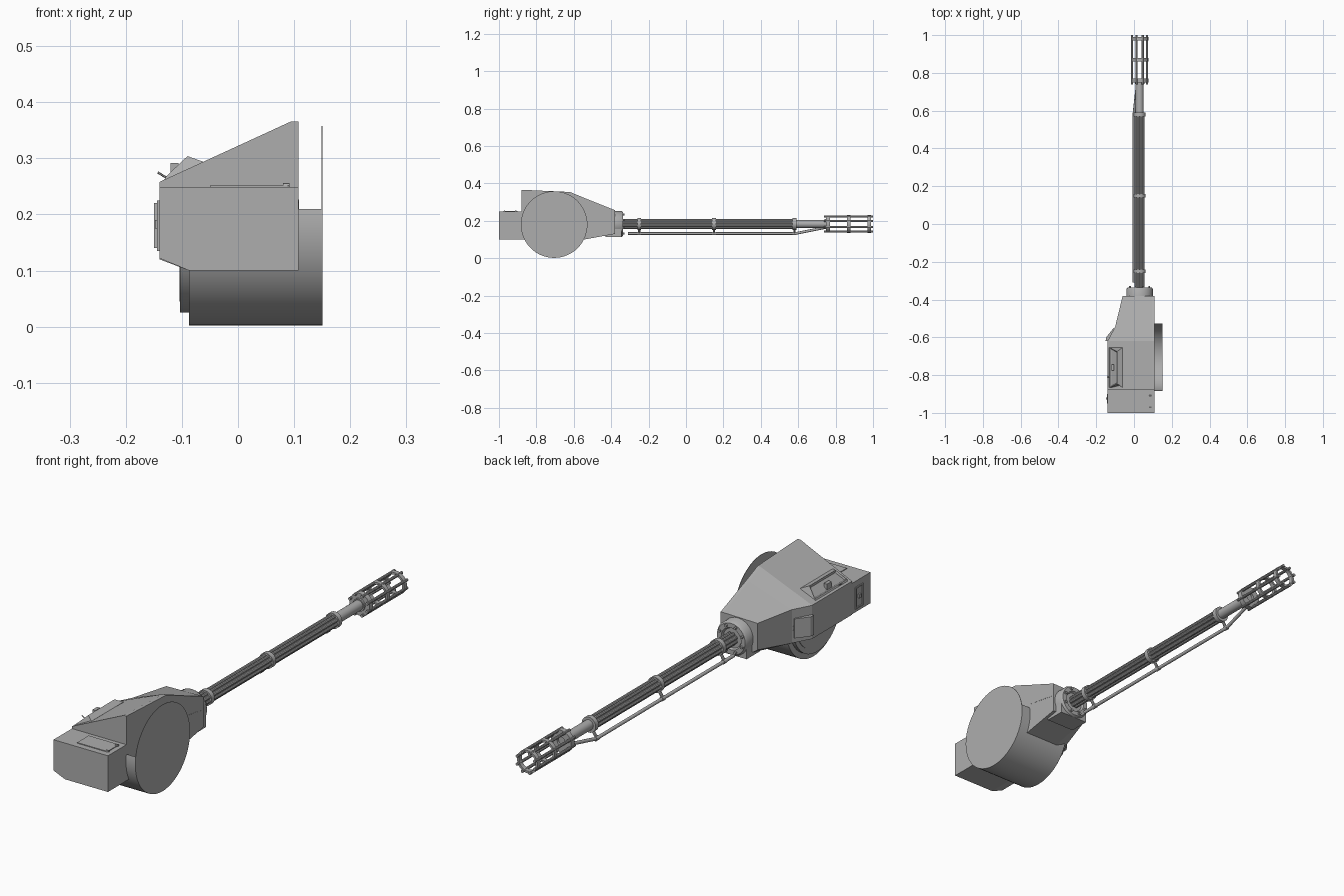
import bpy, bmesh, math
from mathutils import Vector, Matrix

cube = bpy.data.objects.get("Cube")
if cube:
    bpy.data.objects.remove(cube, do_unlink=True)

grey = bpy.data.materials.new("plain_grey")
grey.use_nodes = True
grey.diffuse_color = (0.42, 0.42, 0.42, 1)
grey.node_tree.nodes["Principled BSDF"].inputs["Base Color"].default_value = (0.42, 0.42, 0.42, 1)

BX, BZ = 0.03, 0.183          # barrel axis
DY, DZ = -0.705, 0.18         # drum axis


def finish(bm, name, smooth=False, fix=True):
    if fix:
        bmesh.ops.recalc_face_normals(bm, faces=bm.faces)
    me = bpy.data.meshes.new(name)
    bm.to_mesh(me)
    bm.free()
    me.materials.append(grey)
    ob = bpy.data.objects.new(name, me)
    bpy.context.collection.objects.link(ob)
    if smooth:
        bpy.ops.object.select_all(action='DESELECT')
        ob.select_set(True)
        bpy.context.view_layer.objects.active = ob
        bpy.ops.object.shade_smooth_by_angle(angle=math.radians(35))
    return ob


def add_rod(bm, a, b, r, seg=12, r2=None):
    a, b = Vector(a), Vector(b)
    d = b - a
    mat = Matrix.Translation((a + b) / 2) @ d.to_track_quat('Z', 'Y').to_matrix().to_4x4()
    bmesh.ops.create_cone(bm, cap_ends=True, segments=seg, radius1=r,
                          radius2=r if r2 is None else r2, depth=d.length, matrix=mat)


def add_box(bm, lo, hi):
    lo, hi = Vector(lo), Vector(hi)
    bmesh.ops.create_cube(bm, size=1, matrix=Matrix.Translation((lo + hi) / 2)
                          @ Matrix.Diagonal((*(hi - lo), 1)))


def loft(bm, sections):
    """Join closed loops of points with quads and cap both ends."""
    rings = [[bm.verts.new(p) for p in s] for s in sections]
    n = len(rings[0])
    for r, s in zip(rings, rings[1:]):
        for i in range(n):
            j = (i + 1) % n
            bm.faces.new((r[i], r[j], s[j], s[i]))
    bm.faces.new(rings[0])
    bm.faces.new(rings[-1])


def lathe(bm, profile, seg=32):
    """Spin a closed (radius, y) outline around the barrel axis."""
    n = len(profile)
    rings = []
    for k in range(seg):
        t = 2 * math.pi * k / seg
        rings.append([bm.verts.new((BX + r * math.cos(t), y, BZ + r * math.sin(t)))
                      for r, y in profile])
    for k in range(seg):
        a, b = rings[k], rings[(k + 1) % seg]
        for i in range(n):
            j = (i + 1) % n
            bm.faces.new((a[i], a[j], b[j], b[i]))


def around(count, radius, phase=0.0):
    for k in range(count):
        t = 2 * math.pi * (k + phase) / count
        yield BX + radius * math.cos(t), BZ + radius * math.sin(t)


def ring_profile(inner, outer, y0, y1):
    return [(inner, y0), (outer, y0), (outer, y1), (inner, y1)]


# Armoured housing, lofted from tail to nose
def section(y, left, low, bottom, top, eave):
    return [(left, y, low), (left + 0.053 if left < -0.09 else left + 0.02, y, bottom),
            (0.108, y, bottom), (0.108, y, top), (0.095, y, top), (left, y, eave)]


bm = bmesh.new()
loft(bm, [section(-0.88, -0.14, 0.12, 0.1, 0.366, 0.258),
          section(-0.62, -0.14, 0.12, 0.1, 0.354, 0.258),
          section(-0.545, -0.1, 0.12, 0.1, 0.323, 0.258),
          section(-0.38, -0.06, 0.145, 0.13, 0.257, 0.254)])
finish(bm, "housing")

# Rear box and its lid
for name, lo_z, hi_z in (("rear_box", 0.1, 0.24), ("rear_box_lid", 0.24, 0.249)):
    bm = bmesh.new()
    if name == "rear_box":
        outline = [(-0.14, 0.122), (-0.087, lo_z), (0.108, lo_z), (0.108, hi_z), (-0.14, hi_z)]
    else:
        outline = [(-0.14, lo_z), (0.108, lo_z), (0.108, hi_z), (-0.14, hi_z)]
    loft(bm, [[(x, y, z) for x, z in outline] for y in (-1, -0.88)])
    finish(bm, name)

# Lid panel with hinge pins and edge rivets
bm = bmesh.new()
add_box(bm, (-0.05, -0.975, 0.248), (0.088, -0.9, 0.252))
finish(bm, "lid_panel")
bm = bmesh.new()
for y in (-0.91, -0.97):
    add_rod(bm, (0.08, y, 0.252), (0.092, y, 0.252), 0.004, 8)
for k in range(12):
    x = -0.13 + k * 0.0205
    add_rod(bm, (x, -1, 0.235), (x, -0.999, 0.235), 0.002, 6)
finish(bm, "lid_pins")

# Side fittings on the left wall
bm = bmesh.new()
loft(bm, [[(-0.14, -0.62, z), (-0.15, -0.618, z), (-0.147, -0.6, z), (-0.108, -0.55, z), (-0.1, -0.56, z)]
          for z in (0.14, 0.22)])
finish(bm, "side_wedge")
bm = bmesh.new()
for y0, y1, z0, z1 in ((-0.95, -0.944, 0.135, 0.225), (-0.906, -0.9, 0.135, 0.225),
                       (-0.944, -0.906, 0.135, 0.141), (-0.944, -0.906, 0.219, 0.225)):
    add_box(bm, (-0.144, y0, z0), (-0.138, y1, z1))
add_box(bm, (-0.148, -0.93, 0.175), (-0.138, -0.918, 0.19))
finish(bm, "side_hatch_frame")

# Raised hatch on the sloping roof
bm = bmesh.new()
loft(bm, [[(-0.135, y, 0.255), (-0.128, y, 0.268), (-0.09 - t, y + s, 0.304), (-0.062, y, 0.294), (-0.062, y, 0.27)]
          for y, s, t in ((-0.865, 0.02, 0), (-0.655, -0.02, 0))])
hatch_face = max(bm.faces, key=lambda f: (f.normal_update() or f.calc_area()) if len(f.verts) == 4
                 and f.calc_center_median().x < -0.1 and f.calc_center_median().z > 0.27 else 0)
bmesh.ops.recalc_face_normals(bm, faces=bm.faces)
bmesh.ops.inset_individual(bm, faces=[hatch_face], thickness=0.008, depth=-0.006)
finish(bm, "roof_hatch")
bm = bmesh.new()
add_rod(bm, (-0.143, -0.81, 0.275), (-0.122, -0.81, 0.262), 0.002, 6)
add_box(bm, (-0.12, -0.775, 0.265), (-0.106, -0.745, 0.292))
finish(bm, "hatch_lever")

# Drum: open above, closed by a full outer disc
bm = bmesh.new()
for x0, x1, r in ((-0.087, 0.15, 0.178), (-0.103, -0.087, 0.155), (-0.1045, -0.103, 0.135)):
    add_rod(bm, (x0, DY, DZ), (x1, DY, DZ), r, 64)
bmesh.ops.bisect_plane(bm, geom=bm.verts[:] + bm.edges[:] + bm.faces[:], plane_co=(0, 0, 0.21),
                       plane_no=(0, 0, 1), clear_outer=True)
finish(bm, "drum", True, False)
bm = bmesh.new()
add_rod(bm, (0.149, DY, DZ), (0.1505, DY, DZ), 0.178, 64)
finish(bm, "drum_disc", True)

# Seam rivets along the right side of the nose
bm = bmesh.new()
for k in range(11):
    p = Vector((0.107, -0.52, 0.225)).lerp(Vector((0.107, -0.395, 0.203)), k / 10)
    add_rod(bm, p, p + Vector((0.002, 0, 0)), 0.002, 6)
finish(bm, "nose_rivets")

# Collar with bolts and the bracket beneath it
bm = bmesh.new()
lathe(bm, [(0.02, -0.4), (0.07, -0.4), (0.07, -0.345), (0.064, -0.336), (0.045, -0.336), (0.04, -0.345), (0.02, -0.345)])
finish(bm, "collar", True)
bm = bmesh.new()
for x, z in around(8, 0.055, 0.5):
    add_rod(bm, (x, -0.34, z), (x, -0.328, z), 0.006, 6)
finish(bm, "collar_bolts")
bm = bmesh.new()
loft(bm, [[(x, -0.43, 0.113), (x, -0.345, 0.113), (x, -0.345, 0.16), (x, -0.43, 0.16)] for x in (-0.035, 0.095)])
finish(bm, "collar_bracket")

# Barrel core, fluting tubes and bands
bm = bmesh.new()
add_rod(bm, (BX, -0.36, BZ), (BX, 0.76, BZ), 0.021, 24)
finish(bm, "barrel_core", True)
bm = bmesh.new()
for x, z in around(8, 0.021, 0.5):
    add_rod(bm, (x, -0.34, z), (x, 0.58, z), 0.007, 10)
finish(bm, "barrel_tubes", True)
bands = (-0.25, 0.15, 0.58)
bm = bmesh.new()
for y in bands:
    lathe(bm, ring_profile(0.018, 0.032, y - 0.01, y + 0.01), 24)
finish(bm, "barrel_bands", True)

# Lower pipe with its slanted end and clips
RX, RZ = 0.0, 0.132
bm = bmesh.new()
add_rod(bm, (RX, -0.31, RZ), (RX, 0.59, RZ), 0.007)
add_rod(bm, (RX, 0.585, RZ), (0.018, 0.75, 0.165), 0.007)
finish(bm, "lower_pipe", True)
bm = bmesh.new()
for y in bands:
    add_rod(bm, (RX, y, RZ), (BX - 0.012, y, BZ - 0.022), 0.006, 8)
    add_rod(bm, (RX, y - 0.01, RZ), (RX, y + 0.01, RZ), 0.009, 12)
finish(bm, "pipe_clips", True)

# Open muzzle cage
bm = bmesh.new()
add_rod(bm, (BX, 0.74, BZ), (BX, 0.75, BZ), 0.026, 24)
lathe(bm, ring_profile(0.018, 0.046, 0.748, 0.77))
for y in (0.87, 0.98):
    lathe(bm, ring_profile(0.038, 0.047, y - 0.009, y + 0.009))
finish(bm, "muzzle_rings", True)
bm = bmesh.new()
for x, z in around(8, 0.043, 0.5):
    add_rod(bm, (x, 0.738, z), (x, 1.0, z), 0.006, 10)
finish(bm, "muzzle_rods", True)
